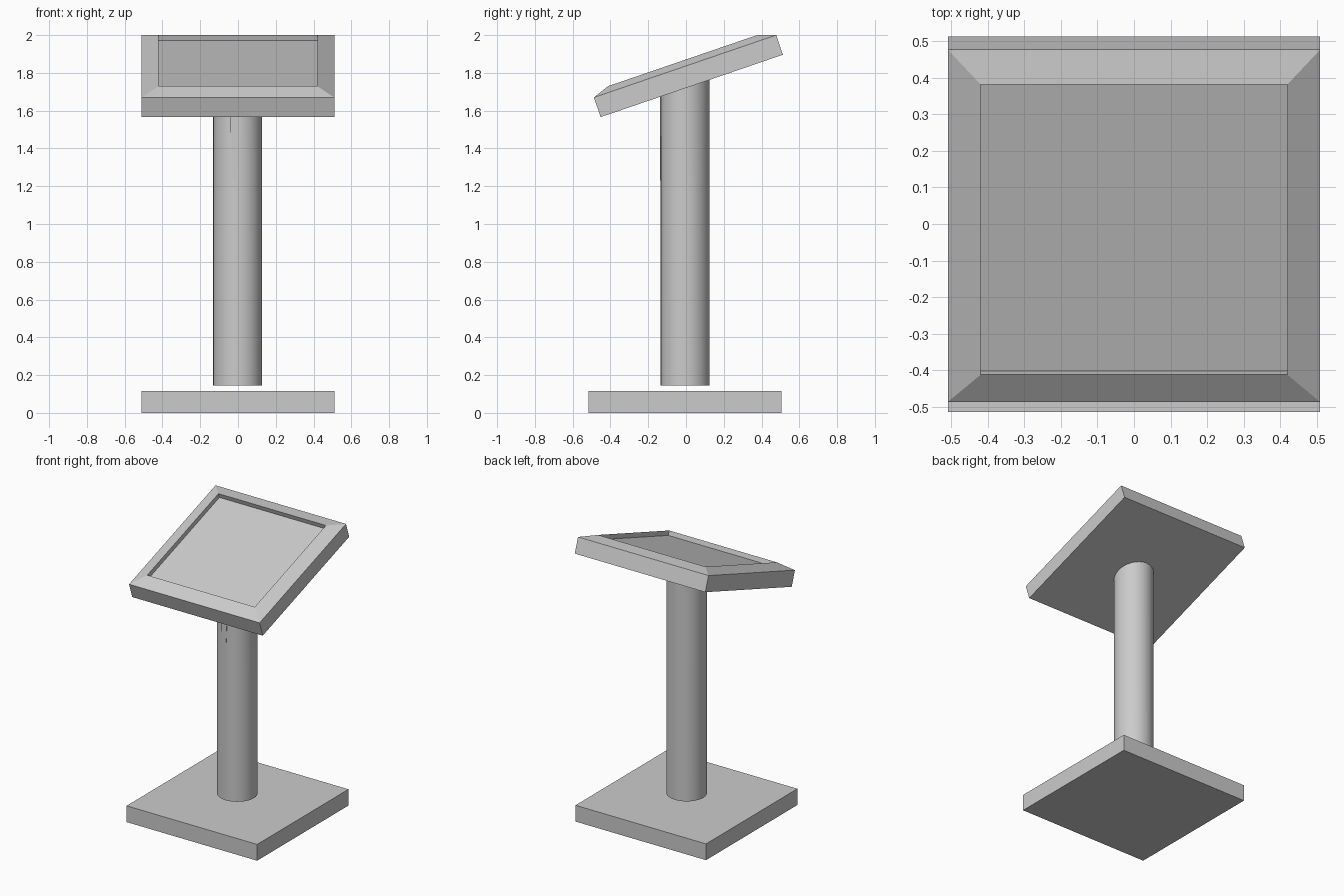
import bpy, bmesh
from math import sin, cos, tan, pi, radians
from mathutils import Matrix

if "Cube" in bpy.data.objects:
    bpy.data.objects.remove(bpy.data.objects["Cube"])

TILT = radians(18.9)
PANEL_Z = 1.835          # height of the panel's top plane at its centre
THICK = 0.11


def loft(name, rings):
    """Join equal-length rings of points and cap both ends."""
    bm = bmesh.new()
    loops = [[bm.verts.new(p) for p in ring] for ring in rings]
    n = len(loops[0])
    for a, b in zip(loops, loops[1:]):
        for i in range(n):
            j = (i + 1) % n
            bm.faces.new((a[i], a[j], b[j], b[i]))
    bm.faces.new(loops[0][::-1])
    bm.faces.new(loops[-1])
    bmesh.ops.recalc_face_normals(bm, faces=bm.faces)
    me = bpy.data.meshes.new(name)
    bm.to_mesh(me)
    bm.free()
    ob = bpy.data.objects.new(name, me)
    bpy.context.collection.objects.link(ob)
    return ob


def square(h, z):
    return [(-h, -h, z), (h, -h, z), (h, h, z), (-h, h, z)]


def underside(y):
    return PANEL_Z - THICK / cos(TILT) + (y + 0.005) * tan(TILT)


# Base slab
base = loft("base", [square(0.51, 0), square(0.51, 0.115)])
base.location.y = -0.005

# Tilted panel: slab, raised sloping frame and recessed screen
panel = loft("tilted_panel", [square(0.51, -THICK), square(0.51, 0),
                              square(0.42, 0.0325), square(0.42, 0)])
panel.matrix_world = Matrix.Translation((0, -0.005, PANEL_Z)) @ Matrix.Rotation(TILT, 4, 'X')

# Round post, floating just above the base, top cut along the panel's slope
N, R = 32, 0.13
circle = [(R * cos(2 * pi * i / N) - 0.002, R * sin(2 * pi * i / N) - 0.005) for i in range(N)]
post = loft("post", [[(x, y, 0.145) for x, y in circle],
                     [(x, y, underside(y) + 0.005) for x, y in circle]])
bpy.context.view_layer.objects.active = post
post.select_set(True)
bpy.ops.object.shade_smooth_by_angle(angle=radians(35))


# Thin tapered strip on the front of the post
def strip(hw, z, front):
    x = -0.013
    return [(x - hw, front, z), (x + hw, front, z), (x + hw, -0.12, z), (x - hw, -0.12, z)]


loft("front_strip", [strip(0.014, 1.23, -0.1365), strip(0.034, 1.675, -0.1365)])
